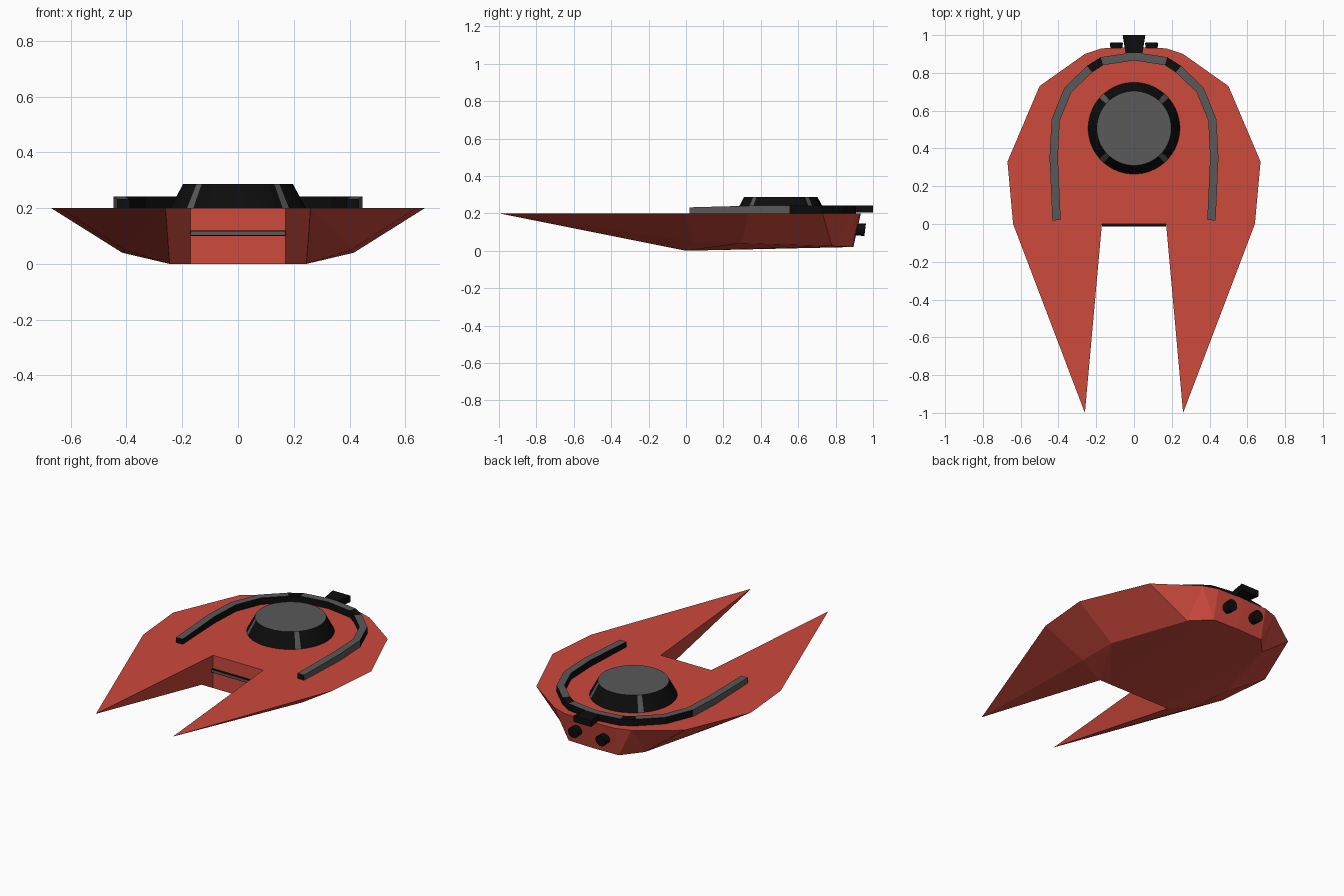
import bpy, bmesh, math
from mathutils import Vector

if "Cube" in bpy.data.objects:
    bpy.data.objects.remove(bpy.data.objects["Cube"])


def material(name, rgb):
    m = bpy.data.materials.new(name)
    m.diffuse_color = (*rgb, 1)
    m.use_nodes = True
    m.node_tree.nodes["Principled BSDF"].inputs["Base Color"].default_value = m.diffuse_color
    return m


RED = material("hull red", (0.61, 0.067, 0.046))
GREY = material("trim grey", (0.1, 0.1, 0.1))
BLACK = material("trim black", (0.004, 0.004, 0.004))


def finish(name, bm, mats, rule=None):
    """Turn a bmesh into an object; rule(face) picks the material slot."""
    bmesh.ops.recalc_face_normals(bm, faces=bm.faces)
    bm.normal_update()
    if rule:
        for f in bm.faces:
            f.material_index = rule(f)
    me = bpy.data.meshes.new(name)
    bm.to_mesh(me)
    bm.free()
    for m in mats:
        me.materials.append(m)
    ob = bpy.data.objects.new(name, me)
    bpy.context.collection.objects.link(ob)
    return ob


def box(name, lo, hi, mat, flare=0):
    """Box between two corners; flare widens its rear end."""
    bm = bmesh.new()
    bmesh.ops.create_cube(bm, size=1)
    for v in bm.verts:
        back = v.co.y > 0
        v.co = Vector([hi[i] if v.co[i] > 0 else lo[i] for i in range(3)])
        if back:
            v.co.x += math.copysign(flare, v.co.x)
    return finish(name, bm, [mat])


# Hull: right half from deck and belly outlines, mirrored
P = dict(
    T0=(0, 0, .2), T1=(.17, 0, .2), TIP=(.26, -1, .2), T2=(.64, 0, .2),
    T3=(.67, .33, .2), T4=(.5, .73, .2), T5=(.26, .9, .2), T6=(.17, .93, .2), T7=(0, .935, .2),
    B0=(0, 0, 0), B1=(.17, 0, 0), B2=(.245, 0, 0), B3=(.405, .04, .05),
    B4=(.415, .3, .04), B5=(.27, .78, .025), B6=(.17, .89, .02), B7=(0, .895, .02))
FACES = ["T0 T1 T2 T3 T4 T5 T6 T7", "T1 TIP T2", "T0 B0 B1 T1", "T1 B1 B2 TIP",
         "TIP B2 B3", "TIP B3 T2", "T2 B3 B4 T3", "T3 B4 B5 T4", "T4 B5 T5",
         "T5 B5 B6", "T5 B6 T6", "T6 B6 B7 T7", "B2 B4 B3", "B1 B5 B4", "B1 B4 B2",
         "B1 B6 B5", "B0 B7 B6 B1"]
bm = bmesh.new()
for side in (1, -1):
    vs = {k: bm.verts.new((side * x, y, z)) for k, (x, y, z) in P.items()}
    for f in FACES:
        bm.faces.new([vs[k] for k in f.split()])
bmesh.ops.remove_doubles(bm, verts=bm.verts, dist=1e-4)
finish("hull", bm, [RED])

# Turret: black frustum, grey lid and four grey ribs
N = 48
CY = 0.507
bm = bmesh.new()
rings = []
for r, z in ((.243, .2), (.197, .287)):
    rings.append([bm.verts.new((r * math.cos((i + .5) * math.tau / N),
                                CY + r * math.sin((i + .5) * math.tau / N), z)) for i in range(N)])
for i in range(N):
    j = (i + 1) % N
    bm.faces.new((rings[0][i], rings[0][j], rings[1][j], rings[1][i]))
bm.faces.new(rings[1])
bm.faces.new(rings[0][::-1])


def turret_rule(f):
    if f.normal.z > .95:
        return 1
    c = f.calc_center_median()
    a = math.degrees(math.atan2(c.y - CY, c.x)) % 90
    return 1 if abs(a - 45) < 2 else 0


finish("turret", bm, [BLACK, GREY], turret_rule)

# Deck rail: square section swept along a horseshoe path
half = [(.41, .02), (.425, .35), (.415, .55), (.35, .71), (.235, .82), (.17, .862)]
path = [Vector(p) for p in half + [(0, .888)] + [(-x, y) for x, y in half[::-1]]]
bm = bmesh.new()
sections = []
for i, p in enumerate(path):
    t = (path[min(i + 1, len(path) - 1)] - path[max(i - 1, 0)]).normalized()
    n = Vector((t.y, -t.x)) * .022
    top = .232 if i in (0, len(path) - 1) else .241
    sections.append([bm.verts.new((p.x + s * n.x, p.y + s * n.y, z))
                     for s, z in ((1, .198), (1, top), (-1, top), (-1, .198))])
for a, b in zip(sections, sections[1:]):
    for k in range(4):
        m = (k + 1) % 4
        bm.faces.new((a[k], a[m], b[m], b[k]))
bm.faces.new(sections[0])
bm.faces.new(sections[-1][::-1])


def rail_rule(f):
    c = f.calc_center_median()
    if f.normal.z > .7:
        return 0 if .16 < abs(c.x) < .25 and c.y > .8 else 1
    outer = f.normal.x * c.x > .3
    return 1 if outer and c.y < .5 else 0


finish("deck_rail", bm, [BLACK, GREY], rail_rule)

# Tail vent and the light bar in the notch
box("tail_vent", (-.045, .905, .205), (.045, 1, .243), BLACK, .015)
box("notch_bar", (-.17, -.012, .1), (.17, .005, .12), BLACK)
box("notch_bar_strip", (-.168, -.014, .104), (.168, -.011, .117), GREY)

# Thrusters on the rear face
for name, x in (("thruster_right", .093), ("thruster_left", -.093)):
    bm = bmesh.new()
    bmesh.ops.create_cone(bm, cap_ends=True, segments=16, radius1=.034, radius2=.03, depth=.06)
    for v in bm.verts:
        v.co = Vector((x + v.co.x, .928 - v.co.z + .12 * v.co.y, .113 + v.co.y))
    finish(name, bm, [BLACK])
